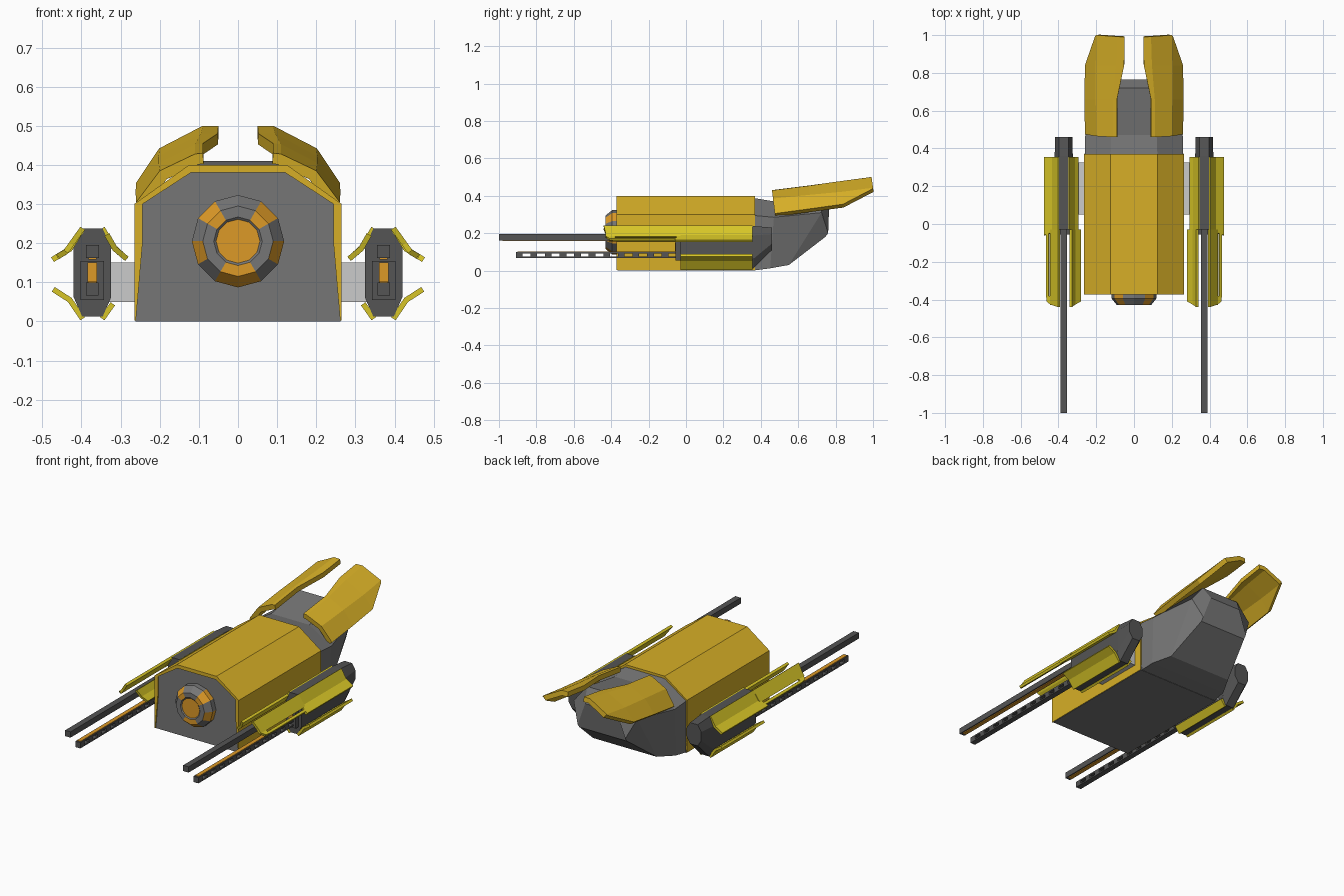
import bpy, bmesh, math

if "Cube" in bpy.data.objects:
    bpy.data.objects.remove(bpy.data.objects["Cube"])


def mat(name, r, g, b):
    m = bpy.data.materials.new(name)
    m.diffuse_color = (r, g, b, 1)
    m.use_nodes = True
    m.node_tree.nodes["Principled BSDF"].inputs["Base Color"].default_value = m.diffuse_color
    return m


GOLD = mat("gold", 0.68, 0.43, 0.02)
YELLOW = mat("yellow", 0.68, 0.56, 0.02)
ORANGE = mat("orange", 0.72, 0.32, 0.02)
GREY = mat("mid_grey", 0.18, 0.18, 0.18)
DARK = mat("dark_grey", 0.09, 0.09, 0.09)


def finish(name, bm, mats, mirror=False, thick=0, offset=-1):
    me = bpy.data.meshes.new(name)
    bm.to_mesh(me)
    bm.free()
    ob = bpy.data.objects.new(name, me)
    bpy.context.collection.objects.link(ob)
    for m in mats:
        me.materials.append(m)
    if thick:
        s = ob.modifiers.new("thickness", 'SOLIDIFY')
        s.thickness, s.offset = thick, offset
    if mirror:
        ob.modifiers.new("mirror", 'MIRROR')
    return ob


def loft(name, rings, m, mirror=False):
    """Closed solid through rings of (x, y, z) points."""
    bm = bmesh.new()
    vs = [[bm.verts.new(p) for p in r] for r in rings]
    n = len(vs[0])
    for a, b in zip(vs, vs[1:]):
        for i in range(n):
            bm.faces.new((a[i], a[(i + 1) % n], b[(i + 1) % n], b[i]))
    bm.faces.new(vs[0])
    bm.faces.new(vs[-1])
    bmesh.ops.recalc_face_normals(bm, faces=bm.faces)
    return finish(name, bm, [m] if m else [], mirror)


def prism(name, prof, y0, y1, m, mirror=False):
    return loft(name, [[(x, y, z) for x, z in prof] for y in (y0, y1)], m, mirror)


def box(name, x0, x1, y0, y1, z0, z1, m, mirror=True):
    return prism(name, [(x0, z0), (x1, z0), (x1, z1), (x0, z1)], y0, y1, m, mirror)


def sheet(name, rows, m, thick, offset=-1):
    """Folded plate through rows of points, mirrored to the other side."""
    bm = bmesh.new()
    vs = [[bm.verts.new(p) for p in r] for r in rows]
    for a, b in zip(vs, vs[1:]):
        for i in range(len(a) - 1):
            bm.faces.new((a[i], a[i + 1], b[i + 1], b[i]))
    return finish(name, bm, [m], True, thick, offset)


def plate(name, prof, y0, y1, nose=0.0):
    """Yellow plate of constant section, its front edge swept back by nose."""
    n = len(prof) - 1
    rows = [[(x, y0 + nose * i / n, z) for i, (x, z) in enumerate(prof)],
            [(x, y1, z) for x, z in prof]]
    return sheet(name, rows, YELLOW, 0.014, 0)


def both(half):
    """Complete a half outline symmetrically across x = 0."""
    return half + [(-p[0],) + tuple(p[1:]) for p in reversed(half)]


# Hull core and its gold shell
prism("hull_core", both([(0.262, 0), (0.246, 0.2), (0.246, 0.3), (0.122, 0.382)]), -0.366, 0.372, GREY)
outer = both([(0.265, 0.002), (0.265, 0.3), (0.125, 0.4)])
inner = both([(0.261, 0.002), (0.244, 0.2), (0.244, 0.3), (0.121, 0.38)])
prism("hull_shell", outer + inner[::-1], -0.372, 0.37, GOLD)

# Tapering tail
loft("tail", [both(r) for r in (
    [(0.258, 0.36, 0.0), (0.26, 0.36, 0.295), (0.124, 0.36, 0.388)],
    [(0.25, 0.45, 0.012), (0.258, 0.47, 0.285), (0.12, 0.47, 0.37)],
    [(0.2, 0.55, 0.03), (0.2, 0.725, 0.31), (0.12, 0.72, 0.41)],
    [(0.15, 0.745, 0.18), (0.15, 0.76, 0.2), (0.1, 0.765, 0.335)])], GREY)

# Folded tail fins
sheet("tail_fin", [
    [(0.09, 0.46, 0.43), (0.11, 0.46, 0.428), (0.20, 0.465, 0.385), (0.26, 0.475, 0.305)],
    [(0.09, 0.66, 0.455), (0.11, 0.66, 0.453), (0.203, 0.66, 0.405), (0.262, 0.66, 0.33)],
    [(0.052, 0.84, 0.48), (0.095, 0.84, 0.48), (0.203, 0.84, 0.422), (0.26, 0.84, 0.355)],
    [(0.05, 0.99, 0.5), (0.09, 0.992, 0.5), (0.20, 1.0, 0.443), (0.206, 0.995, 0.436)]],
    GOLD, 0.028)

# Twelve-sided nose lamp with coloured sectors
bm = bmesh.new()
rings = []
for rad, y in ((0.118, -0.36), (0.118, -0.395), (0.09, -0.43), (0.062, -0.43), (0.056, -0.425)):
    rings.append([bm.verts.new((rad * math.cos(k * math.pi / 6), y, 0.205 + rad * math.sin(k * math.pi / 6)))
                  for k in range(12)])
for j in range(4):
    for k in range(12):
        q = (k + 1) % 12
        f = bm.faces.new((rings[j][k], rings[j][q], rings[j + 1][q], rings[j + 1][k]))
        f.material_index = int(j < 3 and k in (1, 4, 8, 9) or j < 2 and k in (6, 11))
        if j == 2 and k not in (1, 4, 8, 9):
            f.material_index = 0
bm.faces.new(rings[4]).material_index = 1
bmesh.ops.recalc_face_normals(bm, faces=bm.faces)
finish("nose_lamp", bm, [GREY, ORANGE])

# Side pods: struts and octagonal bodies
box("pod_strut", 0.255, 0.335, 0.05, 0.325, 0.05, 0.15, None)
C = 0.372


def octagon(y, z0, z1, w, cut):
    half = [(w - 0.022, z0), (w, z0 + cut), (w, z1 - cut), (w - 0.022, z1)]
    return [(C + x, y, z) for x, z in both(half)]


loft("pod_body", [octagon(-0.03, 0.012, 0.238, 0.048, 0.05), octagon(0.36, 0.012, 0.238, 0.048, 0.05),
                  octagon(0.46, 0.11, 0.23, 0.046, 0.035)], DARK, True)
box("pod_muzzle", C - 0.03, C + 0.03, -0.055, -0.02, 0.055, 0.155, DARK)
box("pod_emitter", C - 0.012, C + 0.012, -0.06, -0.03, 0.095, 0.15, ORANGE)

# Upper plates: rear wings, forward prongs and slotted rails
plate("upper_outer_plate", [(0.397, 0.238), (0.43, 0.185), (0.474, 0.158)], -0.03, 0.355, -0.03)
plate("upper_outer_prong", [(0.397, 0.238), (0.44, 0.178)], -0.43, -0.03)
plate("upper_outer_rail", [(0.45, 0.172), (0.462, 0.165)], -0.39, -0.03)
plate("upper_outer_tip", [(0.397, 0.238), (0.44, 0.178), (0.46, 0.166)], -0.44, -0.38, 0.03)
plate("upper_inner_plate", [(0.347, 0.238), (0.318, 0.19), (0.298, 0.172)], -0.03, 0.355)
plate("upper_inner_prong", [(0.335, 0.222), (0.314, 0.185), (0.284, 0.16)], -0.44, -0.03, 0.03)

# Lower plates
plate("lower_outer_plate", [(0.397, 0.007), (0.43, 0.055), (0.472, 0.082)], -0.03, 0.355)
plate("lower_inner_plate", [(0.347, 0.007), (0.32, 0.045)], -0.03, 0.355)

# Upper barrel with glowing underside
box("upper_barrel", C - 0.017, C + 0.017, -1.0, 0.0, 0.162, 0.195, DARK)
box("upper_barrel_glow", C - 0.01, C + 0.01, -0.98, 0.0, 0.158, 0.164, ORANGE)

# Lower barrel: two rails joined by spaced blocks
box("lower_barrel_base", C - 0.016, C + 0.016, -0.91, 0.0, 0.066, 0.074, DARK)
box("lower_barrel_top", C - 0.016, C + 0.016, -0.91, 0.0, 0.091, 0.099, DARK)
box("lower_barrel_glow", C - 0.011, C + 0.011, -0.9, 0.0, 0.097, 0.102, ORANGE)
for i in range(12):
    y = -0.91 + i * 0.078
    box(f"lower_barrel_block_{i + 1}", C - 0.016, C + 0.016, y, y + 0.036, 0.07, 0.095, DARK)
